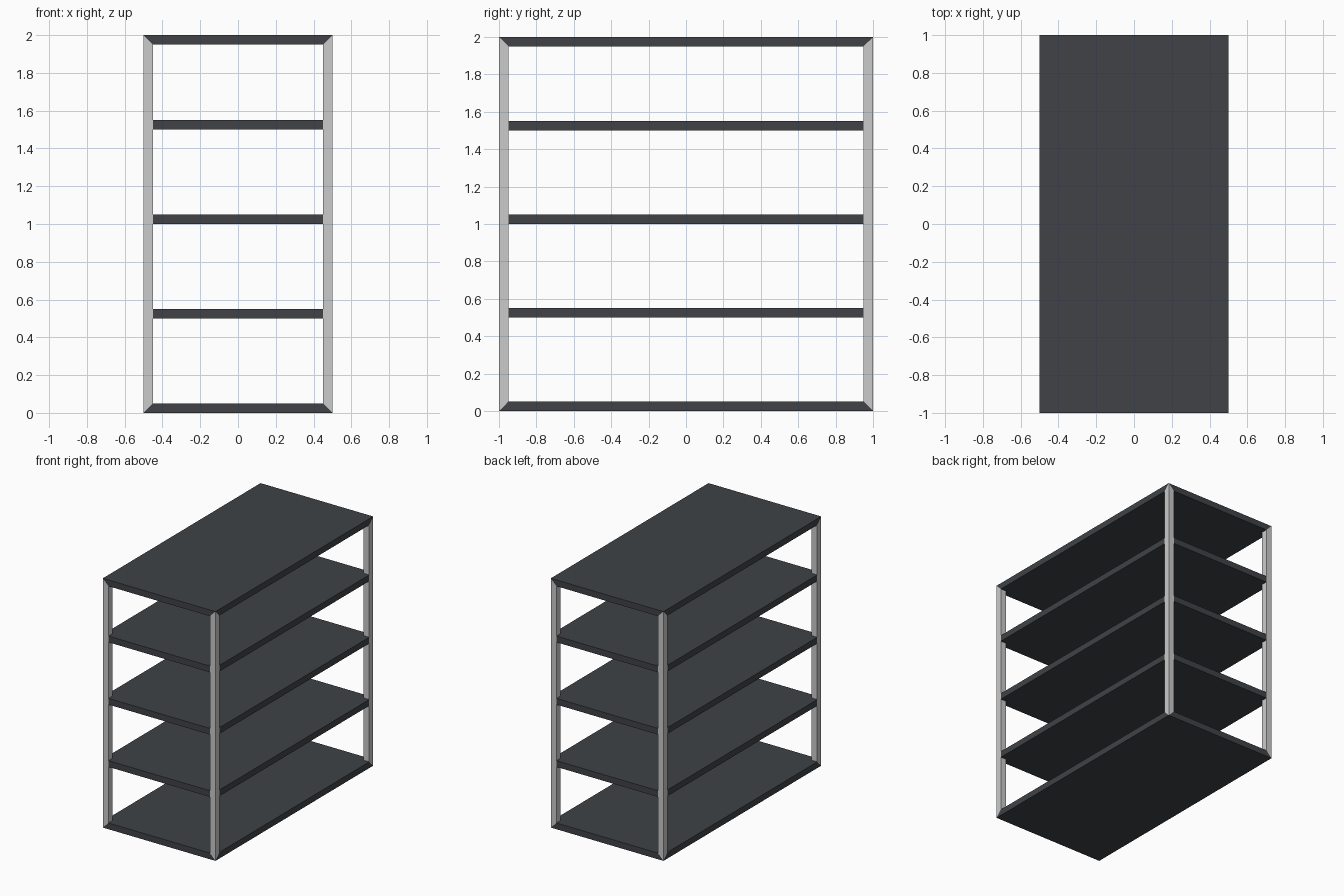
import bpy

if "Cube" in bpy.data.objects:
    bpy.data.objects.remove(bpy.data.objects["Cube"])

X, Y, H, T = 0.5, 1.0, 2.0, 0.05   # half width, half depth, height, thickness
SIGNS = [(-1, -1), (1, -1), (1, 1), (-1, 1)]   # corners, counter-clockwise

dark = bpy.data.materials.new("dark_panel")
dark.diffuse_color = (0.05, 0.055, 0.063, 1)
dark.use_nodes = True
dark.node_tree.nodes["Principled BSDF"].inputs["Base Color"].default_value = dark.diffuse_color


def make(name, verts, faces, mat=None):
    me = bpy.data.meshes.new(name)
    me.from_pydata(verts, [], faces)
    me.update()
    if mat:
        me.materials.append(mat)
    ob = bpy.data.objects.new(name, me)
    bpy.context.collection.objects.link(ob)
    return ob


def notched(z):
    """Rectangle outline with a square notch for the post at each corner."""
    pts = []
    for i, (sx, sy) in enumerate(SIGNS):
        a = (sx * X, sy * (Y - T), z)
        b = (sx * (X - T), sy * (Y - T), z)
        c = (sx * (X - T), sy * Y, z)
        pts += [a, b, c] if i % 2 == 0 else [c, b, a]
    return pts


# Middle shelves, notched around the posts
for n, z in enumerate((0.5, 1.0, 1.5)):
    ring = range(12)
    faces = [list(ring)[::-1], [i + 12 for i in ring]]
    faces += [(i, (i + 1) % 12, (i + 1) % 12 + 12, i + 12) for i in ring]
    make(f"middle_shelf_{n + 1}", notched(z) + notched(z + T), faces, dark)

# Top and bottom panels with mitred edges that meet the post ends
for name, z_out, z_in in (("top_panel", H, H - T), ("bottom_panel", 0, T)):
    verts = notched(z_in) + [(sx * X, sy * Y, z_out) for sx, sy in SIGNS]
    faces = [list(range(12))[::-1], [12, 13, 14, 15]]
    for i in range(4):
        j = (i + 1) % 4
        faces.append((3 * i + 2, 3 * j, 12 + j, 12 + i))
    if z_out == 0:
        faces = [f[::-1] for f in faces]
    make(name, verts, faces, dark)

# Corner posts, both ends running to a point at the outer corner
for n, (sx, sy) in enumerate(SIGNS):
    xo, yo, xi, yi = sx * X, sy * Y, sx * (X - T), sy * (Y - T)
    lo, hi = T, H - T
    verts = [(xo, yo, 0), (xi, yo, lo), (xi, yi, lo), (xo, yi, lo),
             (xo, yo, H), (xi, yo, hi), (xi, yi, hi), (xo, yi, hi)]
    faces = [(i, (i + 1) % 4, (i + 1) % 4 + 4, i + 4) for i in range(4)]
    if sx * sy < 0:
        faces = [f[::-1] for f in faces]
    make(f"corner_post_{n + 1}", verts, faces)
